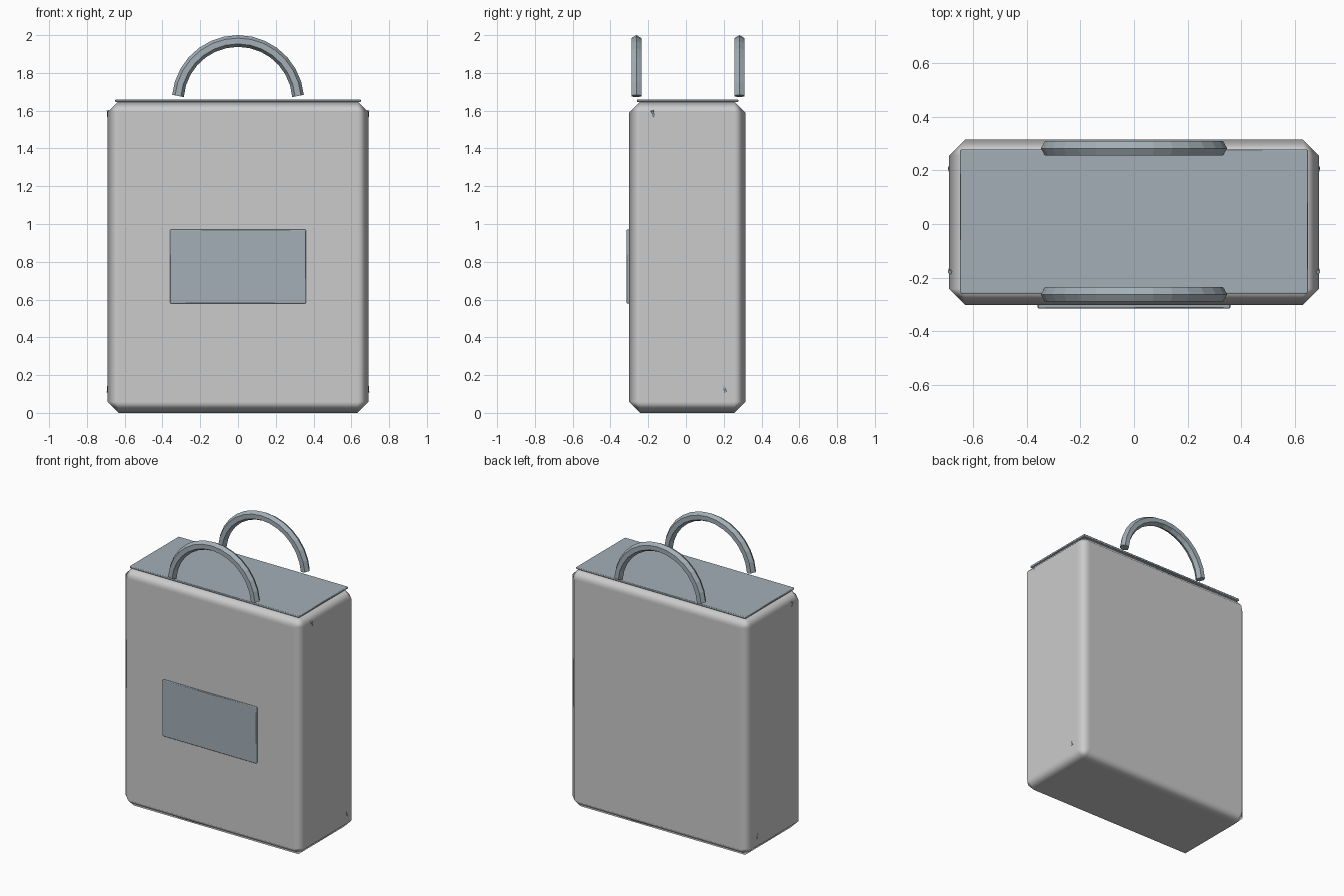
import bpy
from math import sin, cos, pi, radians
from mathutils import Vector

if "Cube" in bpy.data.objects:
    bpy.data.objects.remove(bpy.data.objects["Cube"])

slate = bpy.data.materials.new("slate")
slate.diffuse_color = (0.36, 0.43, 0.47, 1)
slate.use_nodes = True
slate.node_tree.nodes["Principled BSDF"].inputs["Base Color"].default_value = slate.diffuse_color


def box(name, lo, hi, bevel, mat=None):
    """Chamfered, softly shaded box between two corners."""
    lo, hi = Vector(lo), Vector(hi)
    bpy.ops.mesh.primitive_cube_add(size=1, location=(lo + hi) / 2)
    ob = bpy.context.object
    ob.name = name
    ob.scale = hi - lo
    bpy.ops.object.transform_apply(location=False, rotation=False, scale=True)
    bpy.ops.object.shade_smooth()
    mod = ob.modifiers.new("chamfer", 'BEVEL')
    mod.width, mod.segments, mod.harden_normals = bevel, 1, True
    if mat:
        ob.data.materials.append(mat)
    return ob


def tube(name, path, radius, axis, sides=6):
    """Capped tube along a path; axis is one fixed cross-section direction."""
    verts, faces = [], []
    path = [Vector(p) for p in path]
    axis = Vector(axis)
    n = len(path)
    for i, p in enumerate(path):
        tangent = (path[min(i + 1, n - 1)] - path[max(i - 1, 0)]).normalized()
        out = axis.cross(tangent).normalized()
        side = tangent.cross(out)
        for k in range(sides):
            a = 2 * pi * k / sides
            verts.append(p + radius * (out * cos(a) + side * sin(a)))
    for i in range(n - 1):
        for k in range(sides):
            a, b = i * sides + k, i * sides + (k + 1) % sides
            faces.append((a, b, b + sides, a + sides))
    faces.append(tuple(reversed(range(sides))))
    faces.append(tuple(range((n - 1) * sides, n * sides)))
    me = bpy.data.meshes.new(name)
    me.from_pydata(verts, [], faces)
    me.materials.append(slate)
    ob = bpy.data.objects.new(name, me)
    bpy.context.collection.objects.link(ob)
    return ob


# Bag body, top panel and front label
box("bag_body", (-0.692, -0.302, 0), (0.692, 0.315, 1.65), 0.06)
box("top_panel", (-0.65, -0.26, 1.645), (0.65, 0.278, 1.66), 0.004, slate)
box("front_label", (-0.36, -0.315, 0.58), (0.36, -0.299, 0.97), 0.004, slate)

# Arched handles
for name, y in (("front_handle", -0.263), ("back_handle", 0.283)):
    arc = []
    for i in range(15):
        a = radians(5 + 170 * i / 14)
        arc.append((0.319 * cos(a), y, 1.65 + 0.319 * sin(a)))
    tube(name, arc, 0.031, (0, 1, 0))

# Side creases: mostly sunken, only their ends break the surface
for name, s in (("left_crease", -1), ("right_crease", 1)):
    path = []
    for i in range(13):
        t = i / 12
        path.append((s * (0.688 - 0.14 * t * (1 - t)),
                     -0.18 + 0.39 * t + 0.02 * sin(2 * pi * t),
                     1.60 - 1.49 * t))
    tube(name, path, 0.008, (1, 0, 0))
